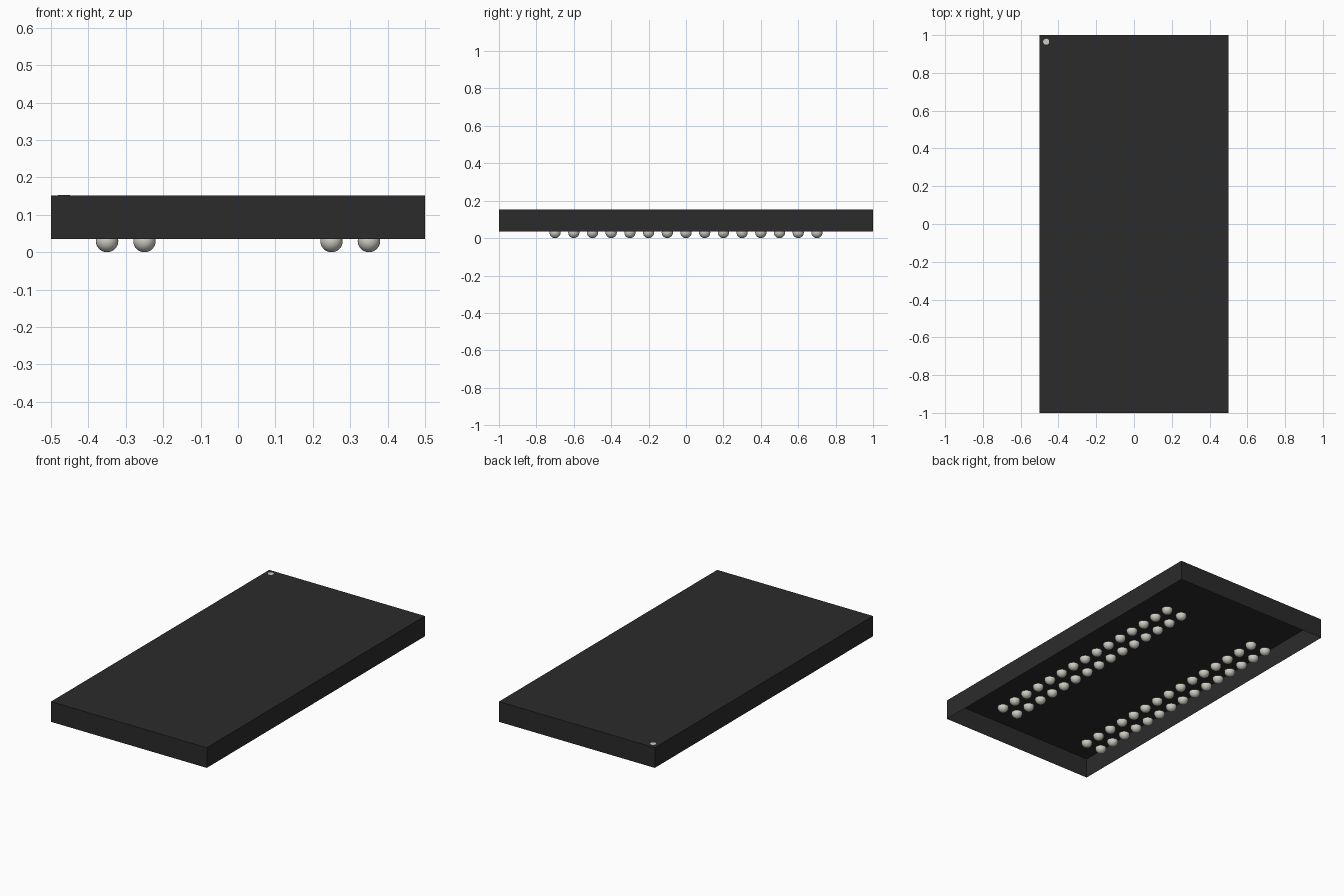
import bpy
import bmesh
from mathutils import Matrix

cube = bpy.data.objects.get("Cube")
if cube:
    bpy.data.objects.remove(cube, do_unlink=True)

BOTTOM, TOP = 0.035, 0.152
RADIUS, PITCH = 0.03, 0.1


def material(name, colour):
    mat = bpy.data.materials.new(name)
    mat.use_nodes = True
    mat.diffuse_color = (*colour, 1)
    mat.node_tree.nodes["Principled BSDF"].inputs["Base Color"].default_value = (*colour, 1)
    return mat


def finish(name, bm, mat):
    mesh = bpy.data.meshes.new(name)
    bm.to_mesh(mesh)
    bm.free()
    mesh.materials.append(mat)
    return mesh


def place(name, mesh, location=(0, 0, 0)):
    obj = bpy.data.objects.new(name, mesh)
    obj.location = location
    bpy.context.collection.objects.link(obj)
    return obj


black = material("black plastic", (0.024, 0.024, 0.024))
solder = material("solder grey", (0.62, 0.61, 0.55))

# Package body: a thin shell, open underneath
bm = bmesh.new()
bmesh.ops.create_cube(bm, size=1)
bmesh.ops.scale(bm, vec=(1, 2, TOP - BOTTOM), verts=bm.verts)
underside = [f for f in bm.faces if f.normal.z < -0.9]
bmesh.ops.delete(bm, geom=underside, context="FACES_ONLY")
place("package_body", finish("package_body", bm, black), (0, 0, (TOP + BOTTOM) / 2))

# Corner marker: a thin round plate on the top face
bm = bmesh.new()
bmesh.ops.create_cone(bm, cap_ends=True, segments=24, radius1=0.016, radius2=0.016, depth=0.002)
place("corner_marker", finish("corner_marker", bm, solder), (-0.465, 0.965, TOP))

# Solder ball: a sphere cut off level with the underside of the body
bm = bmesh.new()
bmesh.ops.create_uvsphere(bm, u_segments=24, v_segments=14, radius=RADIUS,
                          matrix=Matrix.Translation((0, 0, RADIUS)))
bmesh.ops.bisect_plane(bm, geom=bm.verts[:] + bm.edges[:] + bm.faces[:],
                       plane_co=(0, 0, BOTTOM), plane_no=(0, 0, 1), clear_outer=True)
for face in bm.faces:
    face.smooth = True
ball = finish("solder_ball", bm, solder)

# Two double columns of balls, sharing one mesh
for x in (-0.35, -0.25, 0.25, 0.35):
    for row in range(-7, 8):
        place("solder_ball", ball, (x, row * PITCH, 0))
